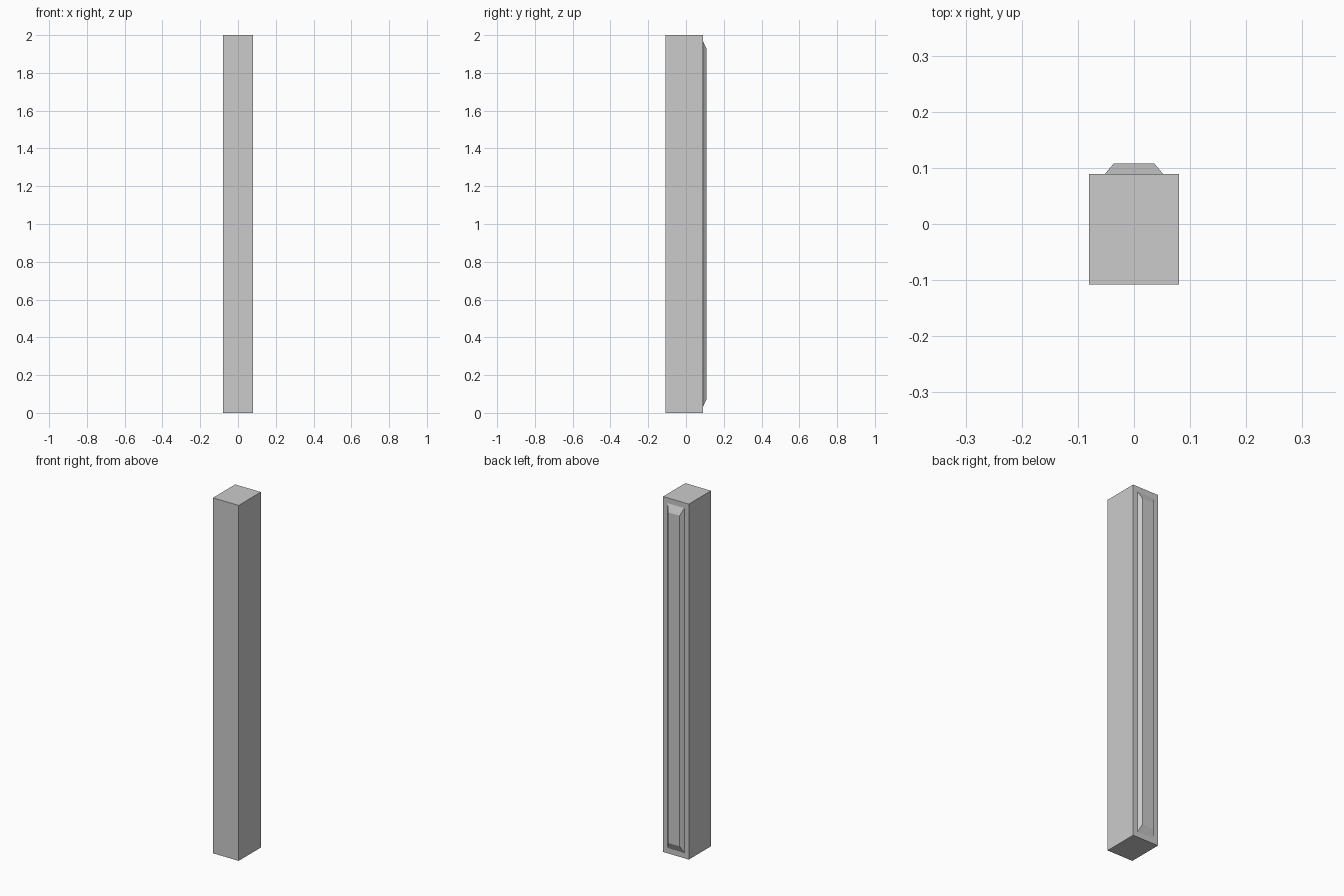
import bpy, bmesh

if "Cube" in bpy.data.objects:
    bpy.data.objects.remove(bpy.data.objects["Cube"])

HALF_W, HEIGHT = 0.08, 2.0
Y_FRONT, Y_BACK, Y_PANEL = -0.108, 0.089, 0.108


def rectangle(bm, half_x, z0, z1, y):
    """Vertex loop of an upright rectangle in the plane y."""
    return [bm.verts.new((x, y, z)) for x, z in
            ((-half_x, z0), (half_x, z0), (half_x, z1), (-half_x, z1))]


def bridge(bm, a, b):
    for i in range(4):
        j = (i + 1) % 4
        bm.faces.new((a[i], a[j], b[j], b[i]))


# Square post, flat rim around the back, then a raised bevelled panel
bm = bmesh.new()
loops = [
    rectangle(bm, HALF_W, 0, HEIGHT, Y_FRONT),
    rectangle(bm, HALF_W, 0, HEIGHT, Y_BACK),
    rectangle(bm, 0.052, 0.03, HEIGHT - 0.03, Y_BACK),
    rectangle(bm, 0.036, 0.07, HEIGHT - 0.07, Y_PANEL),
]
for a, b in zip(loops, loops[1:]):
    bridge(bm, a, b)
bm.faces.new(loops[0])
bm.faces.new(loops[-1])
bmesh.ops.recalc_face_normals(bm, faces=bm.faces)

mesh = bpy.data.meshes.new("panelled_post")
bm.to_mesh(mesh)
bm.free()
post = bpy.data.objects.new("panelled_post", mesh)
bpy.context.collection.objects.link(post)
